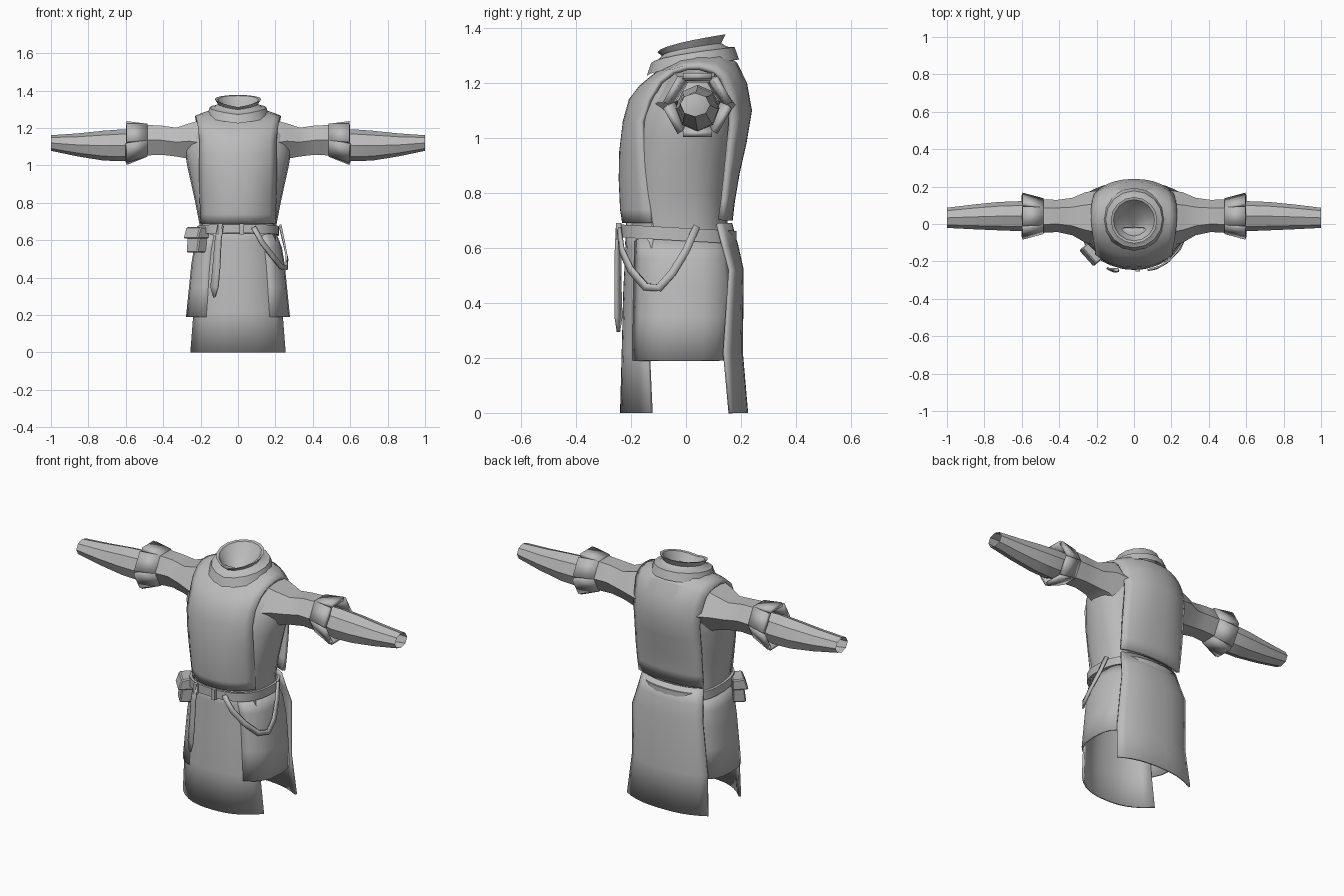
import bpy, bmesh, math
from mathutils import Vector, Matrix

if "Cube" in bpy.data.objects:
    bpy.data.objects.remove(bpy.data.objects["Cube"])

cloth = bpy.data.materials.new("grey_cloth")
cloth.diffuse_color = (0.5, 0.5, 0.5, 1)
cloth.use_nodes = True
cloth.node_tree.nodes["Principled BSDF"].inputs["Base Color"].default_value = cloth.diffuse_color


def finish(name, bm, inside=None, thick=0, angle=30):
    """Turn a bmesh into a shaded object; faces point away from `inside`."""
    bm.normal_update()
    if inside is None:
        bmesh.ops.recalc_face_normals(bm, faces=bm.faces)
    else:
        ref = Vector(inside)
        if sum(f.normal.dot(f.calc_center_median() - ref) * f.calc_area() for f in bm.faces) < 0:
            bmesh.ops.reverse_faces(bm, faces=bm.faces)
    me = bpy.data.meshes.new(name)
    bm.to_mesh(me)
    bm.free()
    me.materials.append(cloth)
    ob = bpy.data.objects.new(name, me)
    bpy.context.collection.objects.link(ob)
    bpy.ops.object.select_all(action='DESELECT')
    ob.select_set(True)
    bpy.context.view_layer.objects.active = ob
    bpy.ops.object.shade_smooth_by_angle(angle=math.radians(angle))
    if thick:
        mod = ob.modifiers.new("thickness", 'SOLIDIFY')
        mod.thickness, mod.offset = thick, -1
    return ob


def loft(rows, closed):
    """Skin rows of equal point count."""
    bm = bmesh.new()
    vs = [[bm.verts.new(p) for p in r] for r in rows]
    n = len(rows[0])
    for a, b in zip(vs, vs[1:]):
        for i in range(n if closed else n - 1):
            j = (i + 1) % n
            bm.faces.new((a[i], a[j], b[j], b[i]))
    return bm


def prune(bm, test):
    """Remove the faces whose centre passes the test."""
    bad = [f for f in bm.faces if test(f.calc_center_median())]
    bmesh.ops.delete(bm, geom=bad, context='FACES')


def sheet(rows, n=12):
    """Curved cloth rows from (y mid, z mid, y edge, z edge, half width)."""
    out = []
    for yc, zc, ye, ze, w in rows:
        us = [-1 + 2 * i / n for i in range(n + 1)]
        out.append([(w * u, yc + (ye - yc) * abs(u) ** 2.5,
                     zc + (ze - zc) * abs(u) ** 2.5) for u in us])
    return loft(out, False)


def oval(z, hx, yf, yb, e=2.4, n=24, tilt=0):
    """Horizontal rounded ring; tilt lowers the back."""
    pts = []
    for i in range(n):
        a = 2 * math.pi * i / n
        c, s = math.cos(a), math.sin(a)
        x = hx * math.copysign(abs(c) ** (2 / e), c)
        y = (yf + yb) / 2 + (yb - yf) / 2 * math.copysign(abs(s) ** (2 / e), s)
        pts.append((x, y, z - tilt * y))
    return pts


# Shirt body under the tabard
body = loft([oval(*r) for r in [
    (.60, .205, -.205, .16, 2.6), (.69, .207, -.21, .15, 2.6),
    (.80, .228, -.215, .155, 2.5), (.90, .25, -.215, .17, 2.4),
    (1.0, .272, -.21, .19, 2.2), (1.08, .285, -.195, .2, 2.2),
    (1.16, .275, -.16, .195, 2.2), (1.21, .25, -.11, .175, 2.2),
    (1.245, .20, -.06, .14, 2.2)]], True)
finish("shirt_body", body, (0, 0, .95))

# Tabard running from the waist over the shoulders and down the back
tabard = sheet([
    (-.232, .69, -.13, .69, .200), (-.240, .74, -.133, .74, .203),
    (-.245, .85, -.147, .85, .206), (-.243, .95, -.158, .95, .208),
    (-.230, 1.06, -.165, 1.06, .207), (-.208, 1.14, -.14, 1.14, .207),
    (-.170, 1.19, -.10, 1.21, .215), (-.110, 1.24, -.05, 1.25, .222),
    (-.03, 1.29, 0, 1.265, .228), (.04, 1.31, .05, 1.265, .230),
    (.13, 1.31, .10, 1.25, .228), (.185, 1.275, .135, 1.22, .222),
    (.222, 1.2, .165, 1.14, .212), (.24, 1.1, .172, 1.06, .208),
    (.220, .98, .165, .98, .208), (.195, .87, .155, .87, .208),
    (.178, .77, .145, .77, .205), (.17, .70, .135, .70, .203)])
prune(tabard, lambda c: c.x ** 2 + (c.y - .025) ** 2 < .095 ** 2)
finish("tabard", tabard, (0, 0, .95), .02)

# Skirt panels, long at front and back
finish("front_skirt_panel", sheet([
    (-.218, .69, -.12, .69, .192), (-.220, .60, -.125, .60, .202),
    (-.228, .45, -.135, .45, .218), (-.234, .22, -.14, .22, .238),
    (-.24, 0, -.13, 0, .255)]), (0, 0, .35), .012)
finish("back_skirt_panel", sheet([
    (.168, .69, .12, .69, .192), (.190, .61, .14, .61, .205),
    (.210, .52, .165, .52, .222), (.207, .22, .145, .22, .238),
    (.226, 0, .165, 0, .255)]), (0, 0, .35), .012)

# Shorter side skirt showing between the panels
sides = loft([oval(z, hx, yf, yb, 2.8) for z, hx, yf, yb in [
    (.19, .278, -.215, .185), (.35, .262, -.213, .19), (.47, .25, -.21, .19),
    (.56, .235, -.207, .18), (.63, .208, -.205, .155)]], True)
prune(sides, lambda c: abs(c.x) < .15)
finish("side_skirt", sides, (0, 0, .4), .01)

# Waist belt
belt = [oval(z, .205 + d, -.226 - d, .17 + d, 2.6, 32, .055)
        for z, d in [(.625, 0), (.625, .014), (.672, .014), (.672, 0), (.625, 0)]]
finish("belt", loft(belt, True))

# Collar: yoke band, neck and inner funnel
collar = []
for yc, r, zf, zb in [(.025, .168, 1.225, 1.285), (.025, .152, 1.272, 1.33),
                      (.022, .127, 1.28, 1.332), (.02, .108, 1.298, 1.345),
                      (.02, .124, 1.312, 1.377), (.02, .11, 1.31, 1.373),
                      (.01, .07, 1.26, 1.30), (-.02, .003, 1.235, 1.235)]:
    ring = []
    for i in range(16):
        a = 2 * math.pi * i / 16
        t = max(0, (1 + math.sin(a)) / 2) ** .6
        ring.append((r * math.cos(a), yc + r * math.sin(a), zf + (zb - zf) * t))
    collar.append(ring)
finish("collar", loft(collar, True), (0, .02, 1.28))


def hexring(s, x, yc, zc, ry, rz, n=6):
    """Flat-topped ring of an arm, at distance x on side s."""
    return [Vector((s * x, yc + ry * math.cos(a), zc + rz * math.sin(a) / .866))
            for a in (2 * math.pi * i / n for i in range(n))]


for s, side in ((-1, "left"), (1, "right")):
    # Upper sleeve growing out of the shoulder
    upper = [hexring(s, *r) for r in [
        (.19, .03, 1.12, .15, .125), (.26, .035, 1.13, .135, .095),
        (.33, .04, 1.125, .10, .077), (.41, .043, 1.135, .086, .078),
        (.50, .042, 1.135, .09, .082), (.54, .042, 1.13, .08, .072)]]
    finish(side + "_upper_sleeve", loft(upper, True), (s * .4, .04, 1.13))
    # Flared cuff split into plates
    root = hexring(s, .485, .042, 1.135, .096, .088)
    tip = hexring(s, .595, .042, 1.12, .132, .117)
    bm = bmesh.new()
    for i in range(6):
        j = (i + 1) % 6
        t0, t1 = tip[i].lerp(tip[j], .1), tip[i].lerp(tip[j], .9)
        bm.faces.new([bm.verts.new(p) for p in (root[i], root[j], t1, t0)])
    finish(side + "_cuff_flaps", bm, (s * .54, .04, 1.13), .022)
    # Tapered forearm sleeve
    fore = [hexring(s, *r, 8) for r in [
        (.46, .045, 1.125, .065, .055), (.61, .042, 1.108, .08, .074),
        (.72, .042, 1.106, .076, .069), (.86, .038, 1.11, .066, .053),
        (1.0, .033, 1.12, .054, .036)]]
    finish(side + "_forearm_sleeve", loft(fore, True), (s * .75, .04, 1.11))


def strap(name, pts, widths):
    """Flat strap following points on the outside of the skirt."""
    pts = [Vector(p) for p in pts]
    rows = []
    for i, p in enumerate(pts):
        t = pts[min(i + 1, len(pts) - 1)] - pts[max(i - 1, 0)]
        w = t.cross(Vector((p.x, p.y, 0))).normalized() * widths[i] / 2
        rows.append([p - w, p + w])
    finish(name, loft(rows, False), (0, 0, .5), .01)


# Hanging belt end and looped side strap
strap("hanging_strap", [(-.095, -.25, .68), (-.108, -.252, .6), (-.118, -.252, .45),
                        (-.128, -.25, .35), (-.13, -.25, .295)],
      [.03, .036, .042, .045, .008])
strap("looped_strap", [(.085, -.248, .67), (.13, -.238, .59), (.185, -.205, .52),
                       (.235, -.15, .458), (.265, -.10, .455), (.267, -.05, .51),
                       (.25, 0, .59), (.23, .04, .68)],
      [.025, .028, .028, .028, .028, .028, .028, .025])

# Belt keepers at the front
for k, x in enumerate((-.095, .02)):
    bm = bmesh.new()
    bmesh.ops.create_cube(bm, size=1, matrix=Matrix.Translation((x, -.244, .66)) @
                          Matrix.Diagonal((.022, .02, .06, 1)))
    finish("belt_keeper_%d" % (k + 1), bm)

# Pouch with its flap, turned to the hip
turn = Matrix.Translation((-.222, -.155, .6)) @ Matrix.Rotation(math.radians(-48), 4, 'Z')
for name, size, off in (("pouch", (.105, .07, .13), (0, 0, 0)),
                        ("pouch_flap", (.115, .085, .06), (0, -.003, .04))):
    bm = bmesh.new()
    bmesh.ops.create_cube(bm, size=1)
    for v in bm.verts:
        if v.co.z > 0 and v.co.y < 0:
            v.co.y += .25          # sloping top
        if name == "pouch" and v.co.z < 0:
            v.co.x *= .85
    bm.transform(turn @ Matrix.Translation(off) @ Matrix.Diagonal((*size, 1)))
    bmesh.ops.bevel(bm, geom=bm.edges[:], offset=.006, segments=1, affect='EDGES')
    finish(name, bm)
